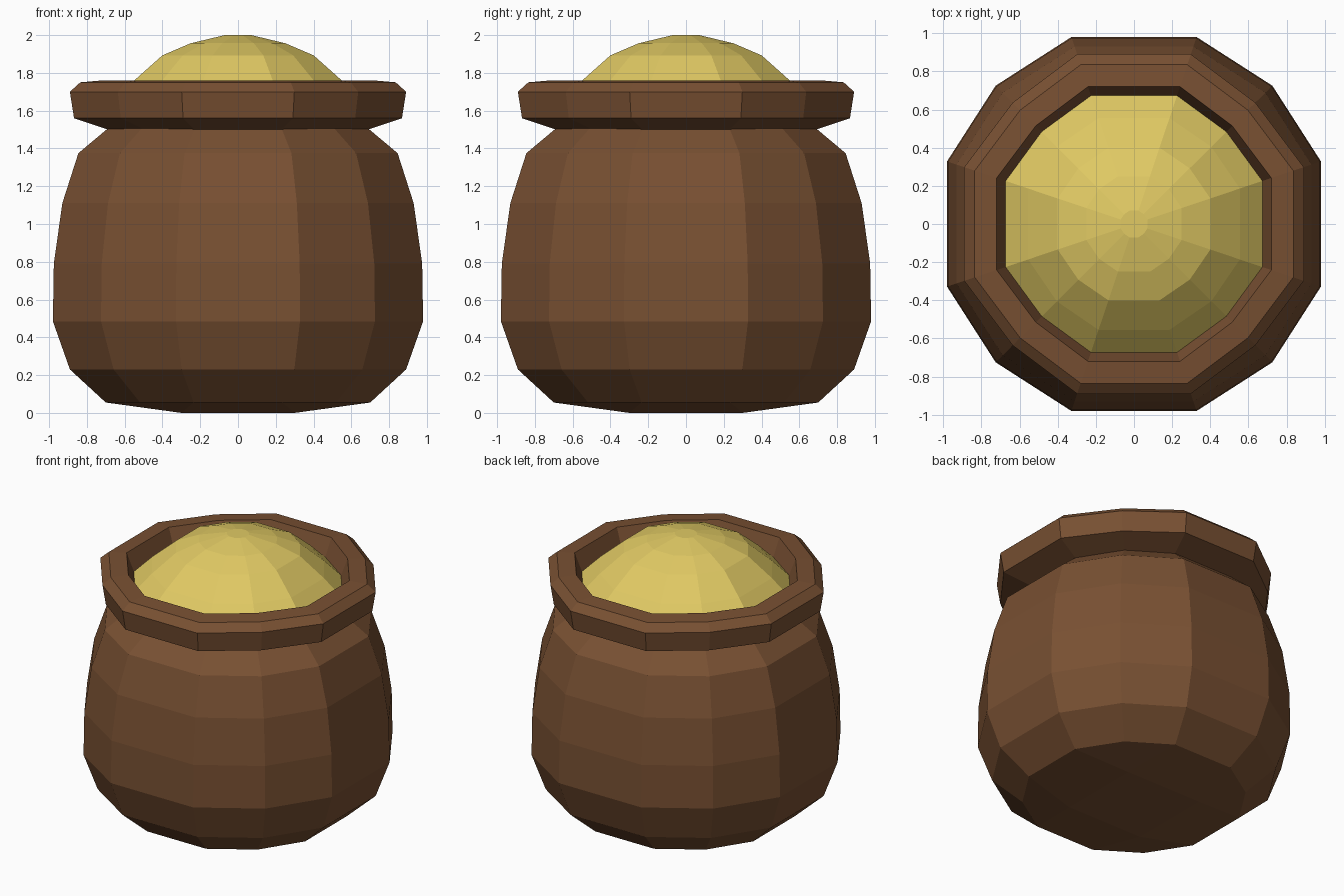
import bpy

if "Cube" in bpy.data.objects:
    bpy.data.objects.remove(bpy.data.objects["Cube"])


def material(name, rgb):
    m = bpy.data.materials.new(name)
    m.diffuse_color = (*rgb, 1)
    m.use_nodes = True
    m.node_tree.nodes["Principled BSDF"].inputs["Base Color"].default_value = m.diffuse_color
    return m


brown = material("brown clay", (0.188, 0.080, 0.032))
gold = material("gold yellow", (0.752, 0.590, 0.127))


# Twelve-sided ring of a rounded square: two points per side, one per corner
def ring(half, z, corner=0.74, side=0.335):
    quarter = [(half, -side * half), (half, side * half), (corner * half, corner * half)]
    pts = []
    for _ in range(4):
        pts += [(x, y, z) for x, y in quarter]
        quarter = [(-y, x) for x, y in quarter]
    return pts


def stack(name, profile, mat, corner=0.74, base=None, cap=False):
    verts, faces = [], []
    for half, z in profile:
        verts += ring(half, z, corner)
    for r in range(len(profile) - 1):
        for i in range(12):
            a, b = r * 12 + i, r * 12 + (i + 1) % 12
            faces.append((a, b, b + 12, a + 12))
    if cap:
        n = (len(profile) - 1) * 12
        faces.append(tuple(range(n, n + 12)))
    if base:
        # Base as a 4 x 4 grid: inner square, side quads and corner quads
        n = len(verts)
        verts += [(base, base, 0), (-base, base, 0), (-base, -base, 0), (base, -base, 0)]
        faces.append((n + 3, n + 2, n + 1, n))
        for k in range(4):
            s = 3 * k
            faces.append((s + 1, s, n + (k + 3) % 4, n + k))
            faces.append(((s + 3) % 12, s + 2, s + 1, n + k))
    me = bpy.data.meshes.new(name)
    me.from_pydata(verts, [], faces)
    me.materials.append(mat)
    ob = bpy.data.objects.new(name, me)
    bpy.context.collection.objects.link(ob)
    return ob


# Bulging pot body
stack("pot_body", [(0.70, 0.055), (0.89, 0.23), (0.98, 0.485), (0.975, 0.79),
                   (0.93, 1.11), (0.845, 1.375), (0.69, 1.505)], brown, base=0.30)

# Thick rim with its inner lip
stack("pot_rim", [(0.69, 1.50), (0.868, 1.56), (0.89, 1.70), (0.835, 1.75),
                  (0.72, 1.76), (0.665, 1.61)], brown, corner=0.715)

# Heaped gold filling
stack("gold_heap", [(0.675, 1.63), (0.555, 1.755), (0.40, 1.893),
                    (0.25, 1.957), (0.07, 2.0)], gold, corner=0.73, cap=True)
